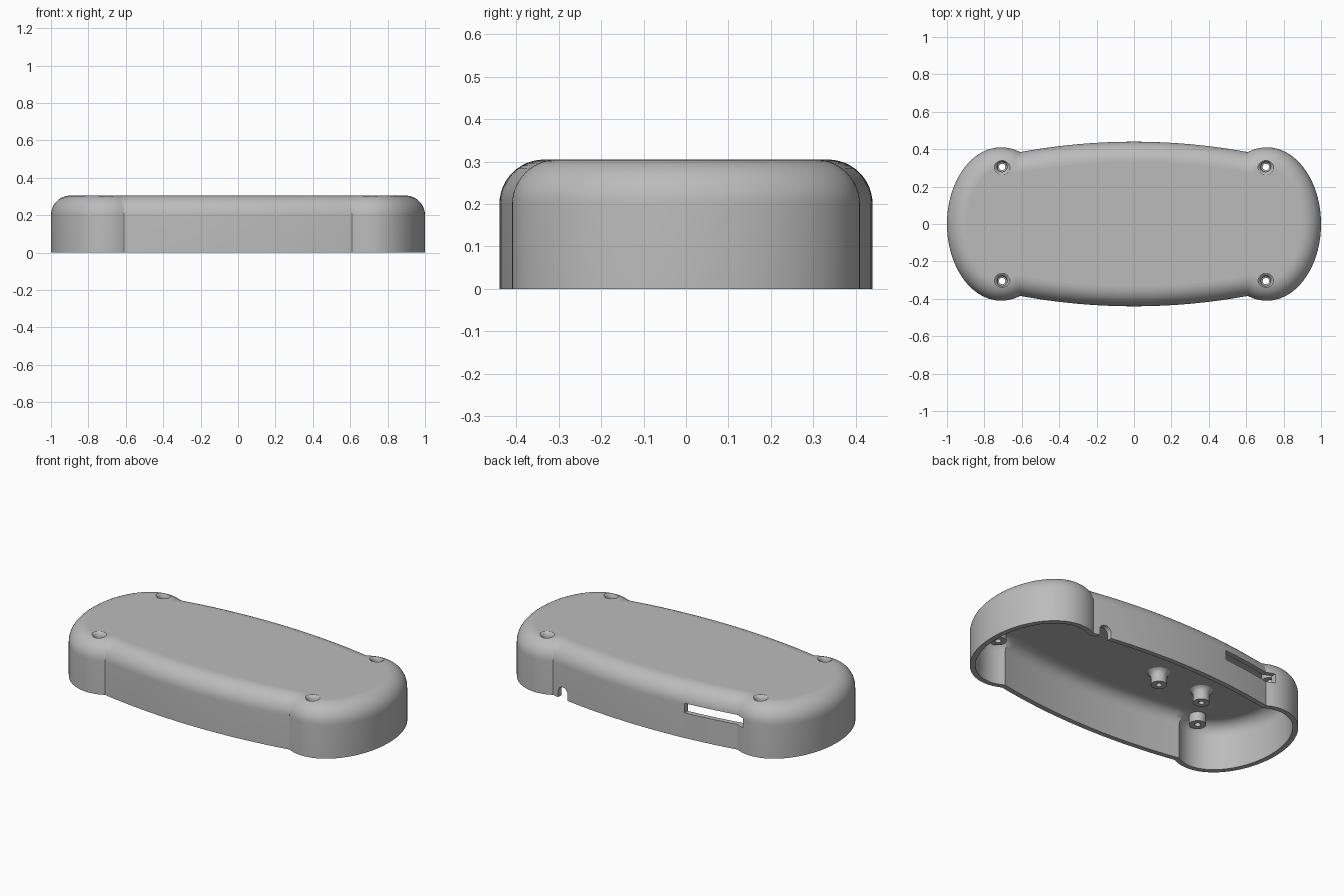
import bpy, bmesh, math
from mathutils import Vector, Matrix

cube = bpy.data.objects.get("Cube")
if cube:
    bpy.data.objects.remove(cube, do_unlink=True)

HEIGHT, FILLET, WALL = 0.305, 0.105, 0.03
LOBE_X, LOBE_A, LOBE_B = 0.71, 0.29, 0.41      # rounded end lobes
SIDE_Y, SIDE_R = 0.44, 3.36                    # bowed long sides
SCREW_X, SCREW_Y = 0.705, 0.305

grey = bpy.data.materials.new("light grey plastic")
grey.use_nodes = True
grey.diffuse_color = (0.5, 0.5, 0.5, 1)
grey.node_tree.nodes["Principled BSDF"].inputs["Base Color"].default_value = (0.5, 0.5, 0.5, 1)


def make_object(name, bm):
    bmesh.ops.recalc_face_normals(bm, faces=bm.faces)
    mesh = bpy.data.meshes.new(name)
    bm.to_mesh(mesh)
    bm.free()
    obj = bpy.data.objects.new(name, mesh)
    bpy.context.collection.objects.link(obj)
    mesh.materials.append(grey)
    return obj


def side_y(x, d):
    return SIDE_Y - SIDE_R + math.sqrt((SIDE_R - d) ** 2 - x * x)


def lobe_point(t, d):
    c, s = math.cos(t), math.sin(t)
    n = Vector((c / LOBE_A, s / LOBE_B)).normalized()
    return Vector((LOBE_X + LOBE_A * c, LOBE_B * s)) - n * d


def outline(d, lobe_steps=28, side_steps=16):
    """Case outline, inset by d: two lobes joined by bowed sides."""
    lo, hi = math.pi / 2, math.pi
    for _ in range(40):
        mid = (lo + hi) / 2
        p = lobe_point(mid, d)
        if p.y > side_y(p.x, d):
            lo = mid
        else:
            hi = mid
    quarter = [lobe_point(lo * i / lobe_steps, d) for i in range(lobe_steps + 1)]
    notch_x = quarter[-1].x
    for i in range(1, side_steps + 1):
        x = notch_x * (1 - i / side_steps)
        quarter.append(Vector((x, side_y(x, d))))
    half = quarter + [Vector((-p.x, p.y)) for p in reversed(quarter[:-1])]
    return half + [Vector((p.x, -p.y)) for p in reversed(half[1:-1])]


def loft(name, levels):
    """Skin outlines given as (inset, z) levels and cap both ends."""
    bm = bmesh.new()
    rings = [[bm.verts.new((p.x, p.y, z)) for p in outline(d)] for d, z in levels]
    for a, b in zip(rings, rings[1:]):
        for i in range(len(a)):
            j = (i + 1) % len(a)
            bm.faces.new((a[i], a[j], b[j], b[i]))
    bm.faces.new(rings[0])
    bm.faces.new(rings[-1])
    return make_object(name, bm)


def lathe(name, profile, x, y, steps=32):
    """Turn a closed (radius, z) profile about a vertical axis."""
    bm = bmesh.new()
    verts = [bm.verts.new((r, 0, z)) for r, z in profile]
    edges = [bm.edges.new((verts[i - 1], verts[i])) for i in range(len(verts))]
    bmesh.ops.spin(bm, geom=verts + edges, axis=(0, 0, 1), cent=(0, 0, 0),
                   angle=math.tau, steps=steps, use_merge=False)
    bmesh.ops.remove_doubles(bm, verts=bm.verts, dist=1e-5)
    bmesh.ops.dissolve_degenerate(bm, edges=bm.edges, dist=1e-6)
    bmesh.ops.translate(bm, verts=bm.verts, vec=(x, y, 0))
    return make_object(name, bm)


def block(name, low, high):
    low, high = Vector(low), Vector(high)
    bm = bmesh.new()
    bmesh.ops.create_cube(bm, size=1, matrix=Matrix.Translation((low + high) / 2)
                          @ Matrix.Diagonal((*(high - low), 1)))
    return make_object(name, bm)


def cut(obj, cutters):
    for c in cutters:
        c.hide_render = True
        mod = obj.modifiers.new("cut", 'BOOLEAN')
        mod.operation, mod.solver, mod.object = 'DIFFERENCE', 'EXACT', c
    graph = bpy.context.evaluated_depsgraph_get()
    mesh = bpy.data.meshes.new_from_object(obj.evaluated_get(graph))
    obj.modifiers.clear()
    obj.data = mesh


def fillet(radius, inset, base, steps=12):
    """Quarter-round levels from a vertical wall to a flat top."""
    arc = [math.pi / 2 * i / steps for i in range(steps + 1)]
    return [(inset + radius * (1 - math.cos(a)), base + radius * math.sin(a)) for a in arc]


# Hollow shell, open at the bottom
base = HEIGHT - FILLET
case_shell = loft("case_shell", [(0, 0)] + fillet(FILLET, 0, base))
cavity = loft("cavity_cutter", [(WALL, -0.05)] + fillet(FILLET - WALL, WALL, base))

# Screw holes with a softly flared recess
screw_profile = [(0, 0.1), (0.017, 0.1), (0.017, 0.255), (0.026, 0.258), (0.026, 0.278),
                 (0.029, 0.29), (0.035, 0.3), (0.044, 0.306), (0.044, 0.35), (0, 0.35)]
corners = [(sx * SCREW_X, sy * SCREW_Y) for sx in (1, -1) for sy in (1, -1)]
screw_cutters = [lathe("screw_cutter", screw_profile, x, y) for x, y in corners]

# Card slot and cable notch in the back wall
slot = block("slot_cutter", (-0.66, 0.33, 0.15), (-0.29, 0.5, 0.207))
notch_bm = bmesh.new()
bmesh.ops.create_cone(notch_bm, cap_ends=True, segments=32, radius1=0.035, radius2=0.035, depth=0.2,
                      matrix=Matrix.Translation((0.535, 0.42, 0.035)) @ Matrix.Rotation(math.pi / 2, 4, 'X'))
notch_round = make_object("notch_round_cutter", notch_bm)
notch_base = block("notch_base_cutter", (0.5, 0.32, -0.05), (0.57, 0.52, 0.035))

cut(case_shell, [cavity, slot, notch_round, notch_base] + screw_cutters)
parts = [case_shell]

# Screw bosses under the four corners
for (x, y), cutter in zip(corners, screw_cutters):
    side = ("left" if x > 0 else "right") + ("_back" if y > 0 else "_front")
    boss = lathe("screw_boss_" + side, [(0, 0.22), (0.046, 0.22), (0.046, 0.277), (0, 0.277)], x, y)
    cut(boss, [cutter])
    parts.append(boss)

# Flared board posts with blind holes under the roof
post_profile = [(0, 0.24), (0.016, 0.24), (0.016, 0.2), (0.044, 0.2), (0.044, 0.245),
                (0.048, 0.26), (0.056, 0.27), (0.066, 0.276), (0, 0.276)]
for i, x in enumerate((-0.246, -0.546)):
    parts.append(lathe(f"board_post_{i + 1}", post_profile, x, -0.084))

for c in [cavity, slot, notch_round, notch_base] + screw_cutters:
    bpy.data.objects.remove(c, do_unlink=True)

# Smooth curved walls, keep level faces flat
bpy.ops.object.select_all(action='DESELECT')
for obj in parts:
    obj.select_set(True)
bpy.context.view_layer.objects.active = case_shell
bpy.ops.object.shade_smooth_by_angle(angle=math.radians(30))
for obj in parts:
    for face in obj.data.polygons:
        if abs(face.normal.z) > 0.9995:
            face.use_smooth = False
